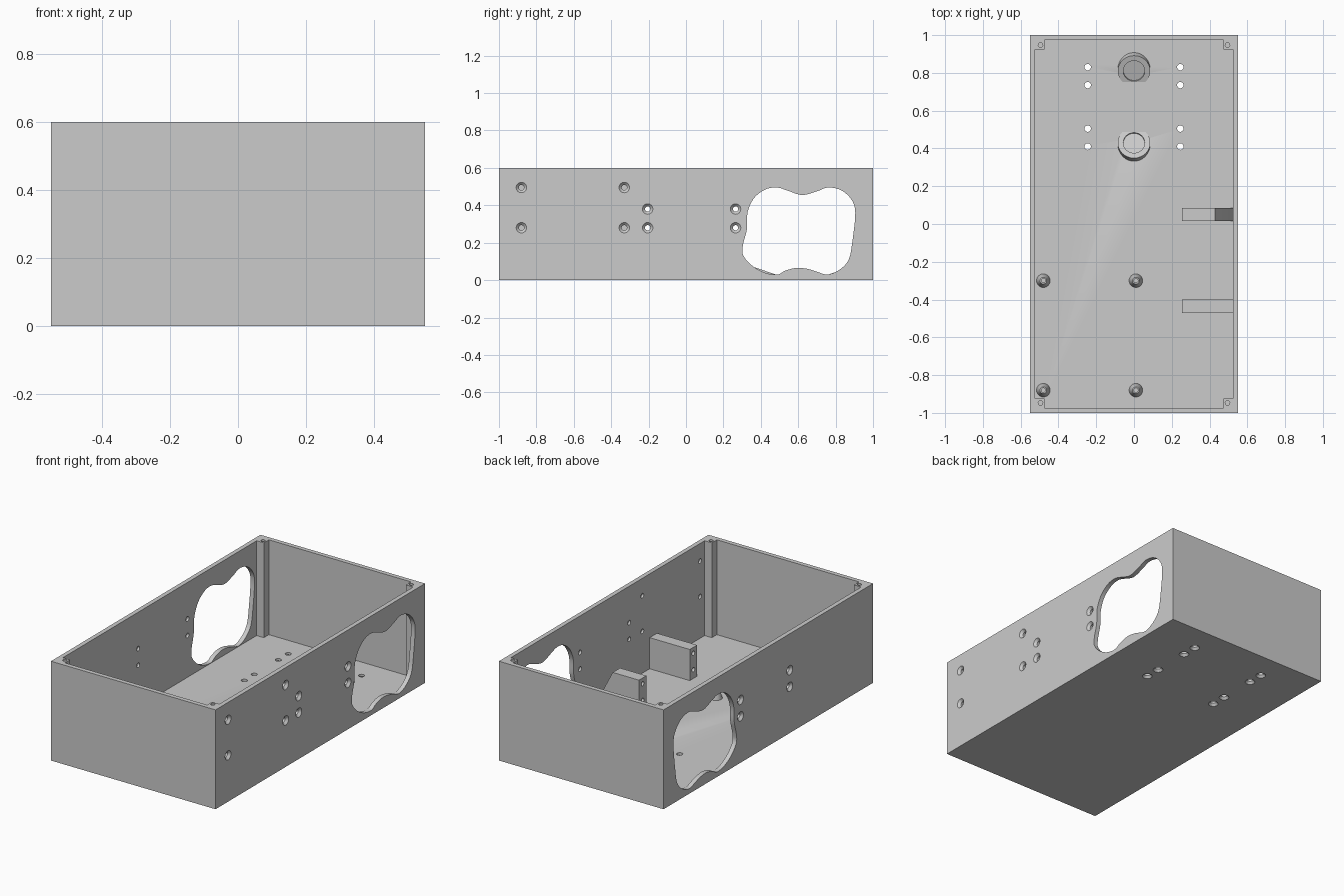
import bpy, bmesh, math
from mathutils import Matrix, Vector

if "Cube" in bpy.data.objects:
    bpy.data.objects.remove(bpy.data.objects["Cube"])

grey = bpy.data.materials.new("plain grey")
grey.use_nodes = True
grey.diffuse_color = (0.6, 0.6, 0.6, 1)
grey.node_tree.nodes["Principled BSDF"].inputs["Base Color"].default_value = (0.6, 0.6, 0.6, 1)

FLOOR, SEG = 0.027, 32


def finish(bm, name):
    bmesh.ops.recalc_face_normals(bm, faces=bm.faces)
    mesh = bpy.data.meshes.new(name)
    bm.to_mesh(mesh)
    bm.free()
    mesh.materials.append(grey)
    ob = bpy.data.objects.new(name, mesh)
    bpy.context.collection.objects.link(ob)
    return ob


def select(ob):
    bpy.ops.object.select_all(action='DESELECT')
    bpy.context.view_layer.objects.active = ob
    ob.select_set(True)


def smooth(ob):
    select(ob)
    bpy.ops.object.shade_smooth_by_angle(angle=math.radians(30))


def carve(ob, cutter):
    mod = ob.modifiers.new("carve", 'BOOLEAN')
    mod.operation, mod.solver, mod.object = 'DIFFERENCE', 'EXACT', cutter
    select(ob)
    bpy.ops.object.modifier_apply(modifier=mod.name)
    bpy.data.objects.remove(cutter)


def prism(bm, points, offset):
    """Extrude a closed outline along a vector."""
    face = bm.faces.new([bm.verts.new(p) for p in points])
    ret = bmesh.ops.extrude_face_region(bm, geom=[face], use_keep_orig=True)
    moved = [v for v in ret["geom"] if isinstance(v, bmesh.types.BMVert)]
    bmesh.ops.translate(bm, verts=moved, vec=offset)


def lathe(bm, profile, place):
    """Revolve (radius, height) points into a solid; radius 0 makes a pole."""
    rings = []
    for r, h in profile:
        n = SEG if r else 1
        rings.append([bm.verts.new(place @ Vector((r * math.cos(k * math.tau / SEG),
                      r * math.sin(k * math.tau / SEG), h))) for k in range(n)])
    for a, b in zip(rings, rings[1:]):
        for k in range(SEG):
            j = (k + 1) % SEG
            quad = [a[k % len(a)], a[j % len(a)], b[j % len(b)], b[k % len(b)]]
            bm.faces.new(list(dict.fromkeys(quad)))


def drill(bm, spot, axis, radius, depth, sink=0):
    """Hole cutter entering at spot along axis, with optional countersink."""
    place = Matrix.Translation(spot) @ Vector(axis).to_track_quat('Z', 'Y').to_matrix().to_4x4()
    wide = sink or radius
    lathe(bm, [(0, -0.01), (wide, -0.01), (wide, 0), (radius, 0.014), (radius, depth), (0, depth)], place)


def spline(points, steps=5):
    """Closed smooth outline through points."""
    out, n = [], len(points)
    for i in range(n):
        a, b, c, d = (Vector(points[(i + k) % n]) for k in (-1, 0, 1, 2))
        for s in range(steps):
            t = s / steps
            out.append(0.5 * (2 * b + (c - a) * t + (2 * a - 5 * b + 4 * c - d) * t * t
                              + (3 * b - a - 3 * c + d) * t ** 3))
    return out


# Open box, hollowed so that four corner posts remain
bm = bmesh.new()
prism(bm, [(-.55, -1, 0), (.55, -1, 0), (.55, 1, 0), (-.55, 1, 0)], (0, 0, 0.6))
shell = finish(bm, "case_shell")
bm = bmesh.new()
wx, wy, px, py = .523, .973, .475, .925
quarter = [(wx, py), (px, py), (px, wy)]
outline = (quarter + [(-x, y) for x, y in reversed(quarter)]
           + [(-x, -y) for x, y in quarter] + [(x, -y) for x, y in reversed(quarter)])
prism(bm, [(x, y, FLOOR) for x, y in outline], (0, 0, 1))
carve(shell, finish(bm, "cavity_cutter"))

# Side openings and screw holes
bm = bmesh.new()
opening = spline([
    (.33, .365), (.365, .44), (.425, .485), (.485, .495), (.54, .48), (.62, .455),
    (.70, .475), (.76, .495), (.83, .48), (.885, .43), (.905, .36), (.89, .21),
    (.87, .11), (.82, .055), (.755, .03), (.70, .045), (.65, .06), (.59, .065),
    (.53, .05), (.49, .03), (.42, .04), (.35, .08), (.305, .135), (.305, .19), (.325, .27)])
for side in (-1, 1):
    prism(bm, [(side * .5, y, z) for y, z in opening], (side * .1, 0, 0))
    for y in (-.205, .265):
        for z in (.28, .38):
            drill(bm, (side * .55, y, z), (-side, 0, 0), .014, .06, .028)
    for y in (.41, .505, .735, .83):
        drill(bm, (side * .245, y, 0), (0, 0, 1), .017, .06, .028)
    for y in (-.947, .947):
        drill(bm, (side * .495, y, .6), (0, 0, -1), .012, .12)
for y in (-.88, -.33):
    for z in (.28, .495):
        drill(bm, (.55, y, z), (-1, 0, 0), .014, .06, .028)

# Tilted sockets facing each other, sunk into the floor
sockets = [("front_socket", .43, -1), ("rear_socket", .81, 1)]
for name, y, way in sockets:
    place = Matrix.Translation((0, y, .047)) @ Matrix.Rotation(way * math.radians(19), 4, 'X')
    lathe(bm, [(0, -.014), (.057, -.014), (.057, .08), (0, .08)], place)
    cup = bmesh.new()
    lathe(cup, [(0, -.012), (.057, -.012), (.057, 0), (.086, 0), (.086, -.07), (0, -.07)], place)
    cut = bmesh.ops.bisect_plane(cup, geom=cup.verts[:] + cup.edges[:] + cup.faces[:],
                                 plane_co=(0, 0, .005), plane_no=(0, 0, -1), clear_outer=True)
    rim = [e for e in cut["geom_cut"] if isinstance(e, bmesh.types.BMEdge)]
    bmesh.ops.holes_fill(cup, edges=rim)
    smooth(finish(cup, name))
carve(shell, finish(bm, "hole_cutter"))
smooth(shell)

# Mounting blocks against the left wall; the rear one slopes down to the wall
low, top = FLOOR - .005, .215
for name, y, tail in (("rear_block", .015, [(.43, top), (.527, .03)]),
                      ("front_block", -.47, [(.527, top)])):
    bm = bmesh.new()
    side_view = [(.255, low), (.255, top)] + tail + [(.527, low)]
    prism(bm, [(x, y, z) for x, z in side_view], (0, .07, 0))
    block = finish(bm, name)
    bm = bmesh.new()
    for z in (.08, .18):
        drill(bm, (.255, y + .035, z), (1, 0, 0), .013, .1)
    carve(block, finish(bm, "block_hole_cutter"))
    smooth(block)

# Conical standoffs with a screw hole
for i, (x, y) in enumerate([(-.48, -.30), (.01, -.30), (-.48, -.88), (.01, -.88)]):
    bm = bmesh.new()
    lathe(bm, [(0, low), (.036, low), (.036, FLOOR), (.018, .085), (.011, .085), (.011, .04), (0, .04)],
          Matrix.Translation((x, y, 0)))
    smooth(finish(bm, f"standoff_{i + 1}"))
